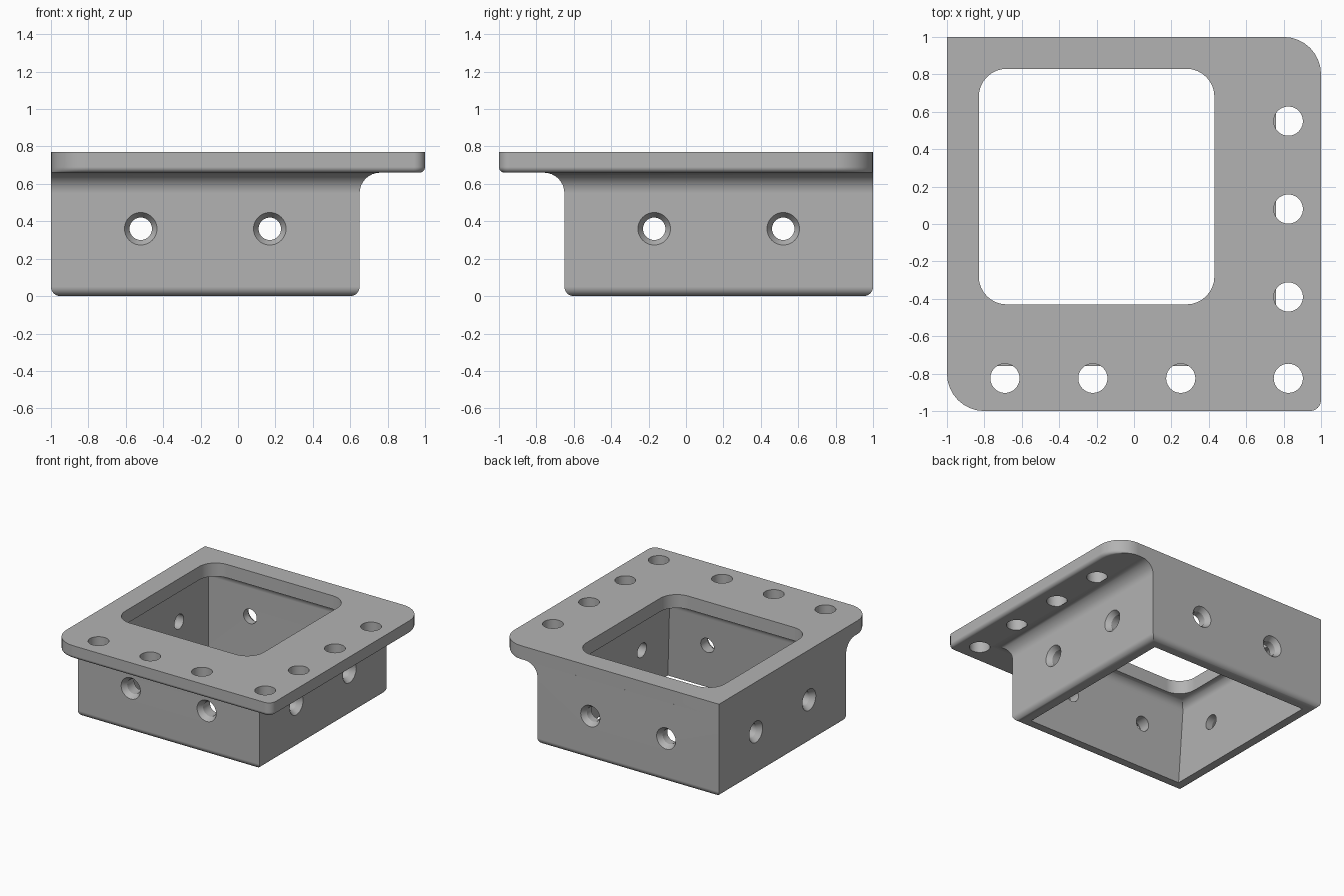
import bpy, bmesh, math
from mathutils import Matrix, Vector

if "Cube" in bpy.data.objects:
    bpy.data.objects.remove(bpy.data.objects["Cube"])

grey = bpy.data.materials.new("plain grey")
grey.use_nodes = True
colour = (0.45, 0.45, 0.45, 1)
grey.diffuse_color = colour
grey.node_tree.nodes["Principled BSDF"].inputs["Base Color"].default_value = colour

BODY, TOP, FLANGE = 0.65, 0.77, 0.66   # body edge, overall height, flange underside
STEPS = 8
QUARTER = [i / STEPS * math.pi / 2 for i in range(STEPS + 1)]


def loft(bm, rings, closed=False):
    """Skin a list of equal-length rings, either capped or joined end to end."""
    loops = [[bm.verts.new(p) for p in ring] for ring in rings]
    pairs = list(zip(loops, loops[1:]))
    if closed:
        pairs.append((loops[-1], loops[0]))
    else:
        bm.faces.new(loops[0])
        bm.faces.new(loops[-1])
    for a, b in pairs:
        for i in range(len(a)):
            j = (i + 1) % len(a)
            bm.faces.new((a[i], a[j], b[j], b[i]))


def make_object(name, bm):
    bmesh.ops.recalc_face_normals(bm, faces=bm.faces)
    mesh = bpy.data.meshes.new(name)
    bm.to_mesh(mesh)
    bm.free()
    mesh.materials.append(grey)
    obj = bpy.data.objects.new(name, mesh)
    bpy.context.collection.objects.link(obj)
    return obj


def square(lo, hi, z):
    """Square ring mirrored about the model's diagonal."""
    return [(lo, -hi, z), (hi, -hi, z), (hi, -lo, z), (lo, -lo, z)]


def rounded(x0, x1, y0, y1, corners, z):
    """Rounded rectangle; corners are (rx, ry) from the front left, anticlockwise."""
    ring = []
    places = ((x0, y0, 1, 1), (x1, y0, -1, 1), (x1, y1, -1, -1), (x0, y1, 1, -1))
    for k, ((x, y, sx, sy), (rx, ry)) in enumerate(zip(places, corners)):
        for a in QUARTER:
            t = a + math.pi + k * math.pi / 2
            ring.append((x + sx * rx + rx * math.cos(t),
                         y + sy * ry + ry * math.sin(t), z))
    return ring


def lathe(bm, profile, matrix, sides=40):
    """Turned plug from (radius, height) pairs."""
    rings = []
    for r, h in profile:
        angles = [i * math.tau / sides for i in range(sides)]
        rings.append([matrix @ Vector((r * math.cos(a), r * math.sin(a), h)) for a in angles])
    loft(bm, rings)


def finish(obj, cutter):
    """Cut, then smooth the curved faces only."""
    cutter.hide_render = True
    cut = obj.modifiers.new("cut", 'BOOLEAN')
    cut.operation = 'DIFFERENCE'
    cut.solver = 'EXACT'
    cut.object = cutter
    bpy.ops.object.select_all(action='DESELECT')
    obj.select_set(True)
    bpy.context.view_layer.objects.active = obj
    bpy.ops.object.modifier_apply(modifier=cut.name)
    bpy.data.objects.remove(cutter)
    bpy.ops.object.shade_smooth_by_angle(angle=math.radians(30))
    normals = obj.modifiers.new("normals", 'WEIGHTED_NORMAL')
    normals.keep_sharp = True


# Square sleeve: rounded foot, outer fillet under the flange, inner fillet to the lip
rings = []
foot, fillet, inner = 0.05, 0.11, 0.07
for a in QUARTER:
    inset = foot * (1 - math.sin(a))
    rings.append(square(-1 + inset, BODY - inset, foot * (1 - math.cos(a))))
for a in QUARTER:
    rings.append(square(-1, BODY + fillet * (1 - math.cos(a)), FLANGE - fillet * (1 - math.sin(a))))
for a in reversed(QUARTER):
    step = inner * (1 - math.cos(a))
    rings.append(square(-0.9 + step, 0.5 - step, FLANGE - inner * (1 - math.sin(a))))
rings.append(square(-0.9, 0.55, 0))
bm = bmesh.new()
loft(bm, rings, closed=True)
sleeve = make_object("sleeve", bm)

# Countersunk holes in all four walls
bm = bmesh.new()
plug = [(0.105, -0.02), (0.087, 0), (0.06, 0.04), (0.06, 0.3)]
for s in (-0.52, 0.17):
    for place, axis in (((s, -BODY, 0.36), (0, 1, 0)), ((s, 1, 0.36), (0, -1, 0)),
                        ((BODY, -s, 0.36), (-1, 0, 0)), ((-1, -s, 0.36), (1, 0, 0))):
        turn = Vector(axis).to_track_quat('Z', 'Y').to_matrix().to_4x4()
        lathe(bm, plug, Matrix.Translation(place) @ turn)
finish(sleeve, make_object("wall_hole_cutter", bm))

# Flange plate: softened lower edge on the two overhanging sides
rings = []
soft = 0.03
for a in QUARTER:
    i = soft * (1 - math.sin(a))
    corners = ((0.2, 0.2 - i), (0.06 - i, 0.06 - i), (0.2 - i, 0.2), (0.0001, 0.0001))
    rings.append(rounded(-1, 1 - i, -1 + i, 1, corners, FLANGE + soft * (1 - math.cos(a))))
rings.append([(x, y, TOP) for x, y, z in rings[-1]])
bm = bmesh.new()
loft(bm, rings)
bmesh.ops.remove_doubles(bm, verts=bm.verts, dist=0.0005)
flange = make_object("flange", bm)

# Central opening and the row of bolt holes along two sides
bm = bmesh.new()
loft(bm, [rounded(-0.83, 0.43, -0.43, 0.83, [(0.15, 0.15)] * 4, z) for z in (0.5, 0.9)])
edge = 0.825
spots = [(edge, -edge)]
for s in (-0.69, -0.22, 0.25):
    spots += [(s, -edge), (edge, -s - 0.14)]
for x, y in spots:
    lathe(bm, [(0.078, 0.5), (0.078, 0.9)], Matrix.Translation((x, y, 0)))
finish(flange, make_object("flange_hole_cutter", bm))
